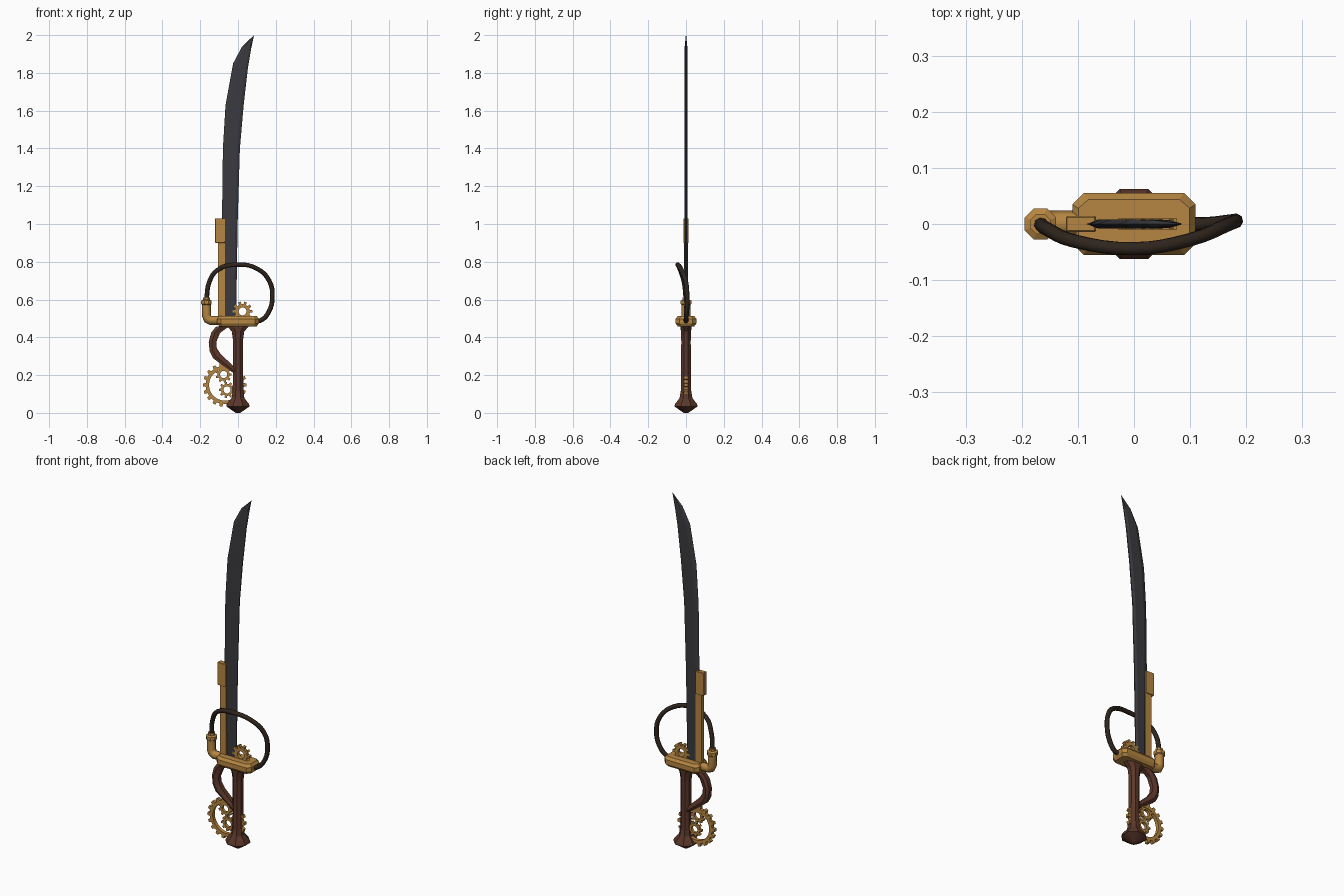
import bpy, bmesh
from math import sin, cos, pi

if "Cube" in bpy.data.objects:
    bpy.data.objects.remove(bpy.data.objects["Cube"])


def material(name, rgb):
    m = bpy.data.materials.new(name)
    m.diffuse_color = (*rgb, 1)
    m.use_nodes = True
    m.node_tree.nodes["Principled BSDF"].inputs["Base Color"].default_value = m.diffuse_color
    return m


BRASS = material("brass", (0.47, 0.24, 0.055))
LEATHER = material("brown_grip", (0.105, 0.038, 0.023))
STEEL = material("dark_steel", (0.043, 0.043, 0.05))
RUBBER = material("hose_rubber", (0.028, 0.018, 0.012))


def finish(name, bm, mat, smooth=None):
    bmesh.ops.recalc_face_normals(bm, faces=bm.faces)
    me = bpy.data.meshes.new(name)
    bm.to_mesh(me)
    bm.free()
    ob = bpy.data.objects.new(name, me)
    bpy.context.collection.objects.link(ob)
    me.materials.append(mat)
    if smooth:
        bpy.ops.object.select_all(action='DESELECT')
        ob.select_set(True)
        bpy.context.view_layer.objects.active = ob
        bpy.ops.object.shade_smooth_by_angle(angle=smooth)
    return ob


def loft(name, rings, mat, smooth=None):
    """Skin a list of equal-length point rings and cap both ends."""
    bm = bmesh.new()
    vs = [[bm.verts.new(p) for p in r] for r in rings]
    n = len(rings[0])
    for a, b in zip(vs, vs[1:]):
        for i in range(n):
            j = (i + 1) % n
            bm.faces.new((a[i], a[j], b[j], b[i]))
    bm.faces.new(vs[0])
    bm.faces.new(vs[-1])
    return finish(name, bm, mat, smooth)


def lathe(name, profile, mat, cx=0, sides=8, smooth=None):
    """Profile rows are (z, x radius, y radius)."""
    ang = [2 * pi * (i + 0.5) / sides for i in range(sides)]
    k = 1 / cos(pi / sides)
    return loft(name, [[(cx + rx * k * cos(a), ry * k * sin(a), z) for a in ang]
                       for z, rx, ry in profile], mat, smooth)


def box(name, x, y, z, mat, bevel=0.0):
    bm = bmesh.new()
    bmesh.ops.create_cube(bm, size=1)
    for v in bm.verts:
        v.co = [(r[0] + r[1]) / 2 + c * (r[1] - r[0]) for c, r in zip(v.co, (x, y, z))]
    if bevel:
        bmesh.ops.bevel(bm, geom=bm.edges[:], offset=bevel, segments=1, affect='EDGES')
    return finish(name, bm, mat)


def gear(name, cx, cz, r_out, r_root, r_hole, teeth, half, mat=BRASS, phase=0.0):
    """Flat toothed ring in the xz plane."""
    bm = bmesh.new()
    rows = []
    for t in range(teeth):
        for f, r in ((-.28, r_root), (-.19, r_out), (.19, r_out), (.28, r_root)):
            a = 2 * pi * (t + f + phase) / teeth
            rows.append([bm.verts.new((cx + q * cos(a), y, cz + q * sin(a)))
                         for q, y in ((r, -half), (r, half), (r_hole, half), (r_hole, -half))])
    for a, b in zip(rows, rows[1:] + rows[:1]):
        for i in range(4):
            j = (i + 1) % 4
            bm.faces.new((a[i], a[j], b[j], b[i]))
    return finish(name, bm, mat)


def pipe(name, pts, radius, mat, kind='POLY'):
    cu = bpy.data.curves.new(name, 'CURVE')
    cu.dimensions = '3D'
    cu.bevel_depth = radius
    cu.bevel_resolution = 2
    cu.use_fill_caps = True
    sp = cu.splines.new(kind)
    if kind == 'BEZIER':
        sp.bezier_points.add(len(pts) - 1)
        for b, p in zip(sp.bezier_points, pts):
            b.co = p
            b.handle_left_type = b.handle_right_type = 'AUTO'
        sp.resolution_u = 4
    else:
        sp.points.add(len(pts) - 1)
        for b, p in zip(sp.points, pts):
            b.co = (*p, 1)
    cu.materials.append(mat)
    ob = bpy.data.objects.new(name, cu)
    bpy.context.collection.objects.link(ob)
    return ob


# Curved blade: (left x, left z, right x, right z, half thickness)
stations = [(-.075, .49, -.010, .49, .008), (-.085, 1.0, -.002, 1.0, .008),
            (-.080, 1.40, .010, 1.40, .008), (-.066, 1.63, .030, 1.63, .008),
            (-.026, 1.85, .053, 1.83, .008), (.022, 1.94, .070, 1.93, .007),
            (.083, 1.998, .085, 2.0, .001)]


def blade_ring(lx, lz, rx, rz, t):
    mix = lambda f, y: (lx + (rx - lx) * f, y, lz + (rz - lz) * f)
    return [mix(0, 0), mix(.25, -t), mix(.85, -t), mix(1, -t * .3),
            mix(1, t * .3), mix(.85, t), mix(.25, t)]


loft("blade", [blade_ring(*s) for s in stations], STEEL)

# Brass rail and end block along the blade's left edge
box("blade_rail", (-.106, -.068), (-.010, .010), (.49, .92), BRASS)
box("rail_block", (-.121, -.068), (-.014, .014), (.90, 1.03), BRASS, .002)

# Hand guard plate with clipped corners
w, d, c = .11, .055, .02
outline = [(-w, -d + c), (-w + c, -d), (w - c, -d), (w, -d + c),
           (w, d - c), (w - c, d), (-w + c, d), (-w, d - c)]
loft("guard_plate", [[(x * s, y * (2 * s - 1), z) for x, y in outline]
                     for z, s in ((.458, .90), (.474, 1), (.498, 1), (.513, .90))], BRASS)

# Grip with pommel and flared top
lathe("grip", [(0, .012, .012), (.035, .062, .062), (.047, .058, .058), (.078, .034, .034),
               (.12, .028, .027), (.38, .026, .025), (.43, .033, .027), (.465, .062, .030)],
      LEATHER, smooth=.5)

# Curved finger strap: (outer x, outer z, inner x, inner z)
strap = [(-.085, .462, -.035, .462), (-.118, .455, -.065, .446), (-.142, .425, -.095, .423),
         (-.155, .375, -.115, .375), (-.150, .325, -.112, .342), (-.132, .290, -.092, .312),
         (-.080, .250, -.055, .277), (-.015, .205, -.015, .238)]
loft("finger_strap", [[(a, -.013, b), (a, .013, b), (p * .4 + a * .6, .021, q * .4 + b * .6),
                       (p, .012, q), (p, -.012, q), (p * .4 + a * .6, -.021, q * .4 + b * .6)]
                      for a, b, p, q in strap], LEATHER, smooth=.5)

# Brass elbow pipe and its collars
pipe("elbow_pipe", [(-.09, 0, .49), (-.145, 0, .490), (-.160, 0, .497),
                    (-.167, 0, .515), (-.167, 0, .575)], .024, BRASS)
lathe("pipe_collar", [(.565, .020, .020), (.570, .020, .020), (.576, .028, .028),
                      (.594, .028, .028), (.600, .018, .018), (.612, .018, .018)],
      BRASS, cx=-.167)

# Hose looping over the front of the blade and back to the guard
pipe("hose", [(-.167, 0, .60), (-.153, -.010, .69), (-.108, -.030, .757), (0, -.044, .785),
              (.10, -.028, .764), (.165, -.002, .70), (.182, .006, .61),
              (.163, .004, .535), (.125, 0, .492), (.095, 0, .485)], .0125, RUBBER, 'BEZIER')

# Gears beside the pommel and above the guard
gear("ring_gear", -.070, .148, .116, .101, .083, 18, .010)
gear("upper_small_gear", -.076, .203, .043, .032, .019, 9, .008)
gear("lower_small_gear", -.058, .122, .043, .032, .019, 9, .008, phase=.5)
gear("guard_gear", .024, .537, .053, .039, .021, 10, .010)
